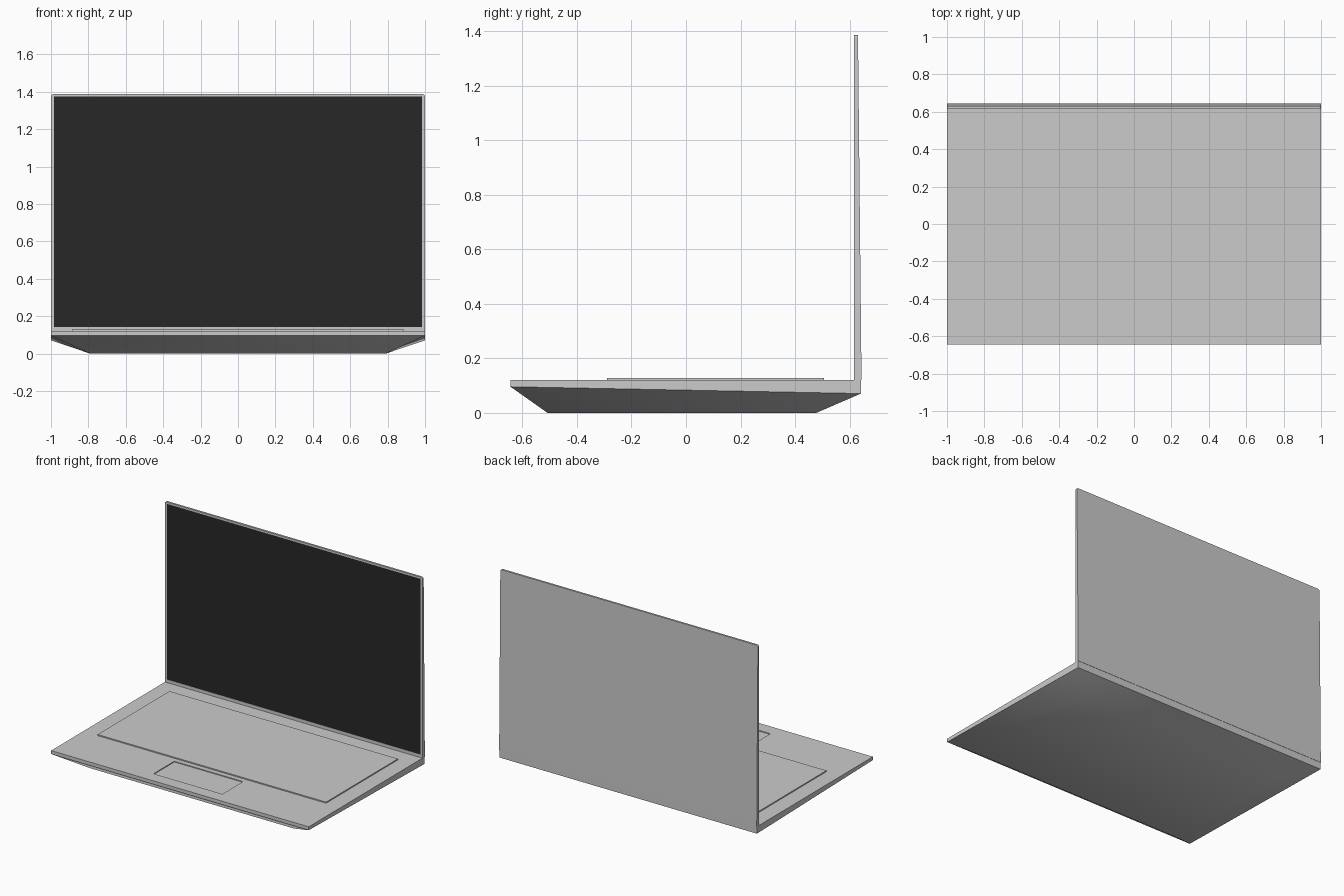
import bpy, bmesh

if "Cube" in bpy.data.objects:
    bpy.data.objects.remove(bpy.data.objects["Cube"])

def finish(name, bm):
    bmesh.ops.recalc_face_normals(bm, faces=bm.faces)
    me = bpy.data.meshes.new(name)
    bm.to_mesh(me)
    bm.free()
    ob = bpy.data.objects.new(name, me)
    bpy.context.collection.objects.link(ob)
    return ob

def loft(rings, cap_start=True):
    """Join matching rings of points into a solid."""
    bm = bmesh.new()
    vs = [[bm.verts.new(p) for p in r] for r in rings]
    n = len(vs[0])
    for a, b in zip(vs, vs[1:]):
        for i in range(n):
            j = (i + 1) % n
            bm.faces.new((a[i], a[j], b[j], b[i]))
    if cap_start:
        bm.faces.new(vs[0])
    bm.faces.new(vs[-1])
    return bm

def side_profile(pts, half_width):
    return loft([[(x, y, z) for y, z in pts] for x in (-half_width, half_width)])

def slab(name, hx, y0, y1, z0, z1):
    return finish(name, side_profile([(y0, z0), (y1, z0), (y1, z1), (y0, z1)], hx))

def cut(ob, cutter):
    cutter.hide_render = True
    cutter.hide_set(True)
    m = ob.modifiers.new("recess", 'BOOLEAN')
    m.operation = 'DIFFERENCE'
    m.solver = 'EXACT'
    m.object = cutter

# keyboard deck, a wedge with a sunken trackpad
front, back = -0.644, 0.642
deck = finish("deck", side_profile(
    [(front, 0.096), (back, 0.071), (back, 0.12), (front, 0.12)], 1.0))
cut(deck, slab("trackpad_cutter", 0.267, -0.555, -0.325, 0.114, 0.16))

# raised keyboard panel
slab("keyboard", 0.887, -0.29, 0.506, 0.118, 0.128)

# tapered underside, smooth shaded, open where it meets the deck
rim = [(-1, front, 0.096), (1, front, 0.096), (1, back, 0.071), (-1, back, 0.071)]
floor = [(-0.79, -0.508, 0), (0.79, -0.508, 0), (0.79, 0.478, 0), (-0.79, 0.478, 0)]
underside = finish("underside", loft([rim, floor], cap_start=False))
for p in underside.data.polygons:
    p.use_smooth = True

# upright lid, thinner towards the top, with softened top corners
bm = side_profile([(0.617, 0.12), (0.644, 0.12), (0.631, 1.387), (0.617, 1.387)], 1.0)
corners = [e for e in bm.edges
           if all(v.co.z > 1.3 for v in e.verts)
           and abs(e.verts[0].co.x - e.verts[1].co.x) < 0.01]
bmesh.ops.bevel(bm, geom=corners, offset=0.012, segments=3, profile=0.5, affect='EDGES')
lid = finish("lid", bm)
cut(lid, slab("screen_cutter", 0.984, 0.60, 0.621, 0.142, 1.374))

# dark screen set just behind the bezel
screen = slab("screen", 0.984, 0.619, 0.622, 0.142, 1.374)
dark = bpy.data.materials.new("dark_glass")
dark.diffuse_color = (0.02, 0.02, 0.02, 1)
dark.use_nodes = True
dark.node_tree.nodes["Principled BSDF"].inputs["Base Color"].default_value = dark.diffuse_color
screen.data.materials.append(dark)
